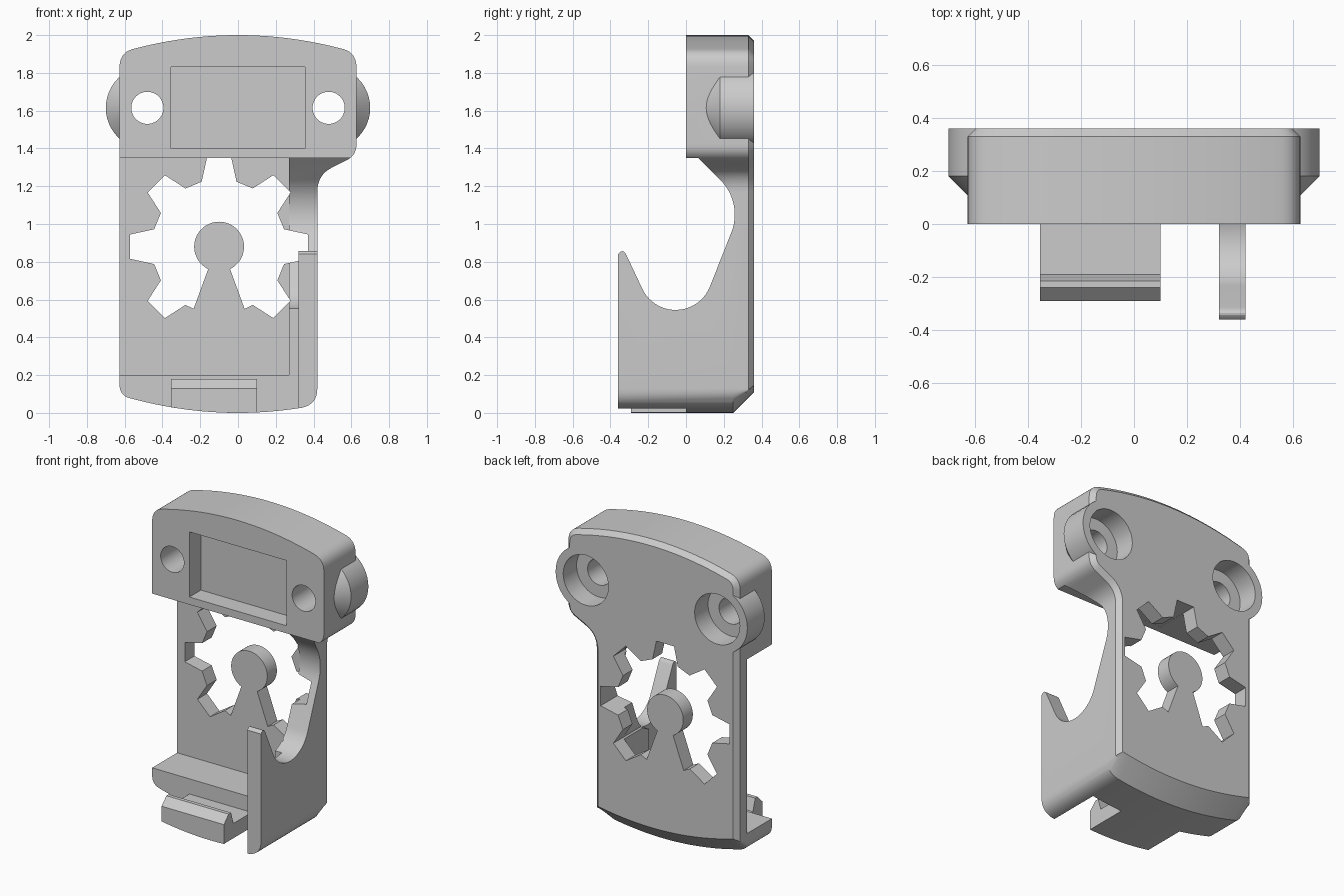
import bpy, bmesh
from math import sin, cos, radians

cube = bpy.data.objects.get("Cube")
if cube:
    bpy.data.objects.remove(cube, do_unlink=True)

grey = bpy.data.materials.new("light grey plastic")
grey.use_nodes = True
colour = (0.6, 0.6, 0.6, 1)
grey.diffuse_color = colour
grey.node_tree.nodes["Principled BSDF"].inputs["Base Color"].default_value = colour


# ---- helpers ----
def loft(name, rings):
    """Closed solid through a list of equal-length point rings."""
    bm = bmesh.new()
    rows = [[bm.verts.new(p) for p in ring] for ring in rings]
    n = len(rows[0])
    for a, b in zip(rows, rows[1:]):
        for i in range(n):
            j = (i + 1) % n
            bm.faces.new((a[i], a[j], b[j], b[i]))
    bm.faces.new(rows[0])
    bm.faces.new(rows[-1])
    bmesh.ops.recalc_face_normals(bm, faces=bm.faces)
    mesh = bpy.data.meshes.new(name)
    bm.to_mesh(mesh)
    bm.free()
    mesh.materials.append(grey)
    obj = bpy.data.objects.new(name, mesh)
    bpy.context.collection.objects.link(obj)
    return obj


def prism_y(name, pts, y0, y1):
    return loft(name, [[(x, y, z) for x, z in pts] for y in (y0, y1)])


def prism_x(name, pts, x0, x1):
    return loft(name, [[(x, y, z) for y, z in pts] for x in (x0, x1)])


def box(name, x0, x1, y0, y1, z0, z1):
    return prism_y(name, [(x0, z0), (x1, z0), (x1, z1), (x0, z1)], y0, y1)


def arc(cx, cz, r, a0, a1, n):
    angles = [radians(a0 + (a1 - a0) * i / n) for i in range(n + 1)]
    return [(cx + r * cos(a), cz + r * sin(a)) for a in angles]


def bend(p, c, q, n=8):
    """Rounded corner from p to q around the control point c."""
    ts = [i / n for i in range(n + 1)]
    return [tuple((1 - t) ** 2 * a + 2 * t * (1 - t) * b + t * t * d
                  for a, b, d in zip(p, c, q)) for t in ts]


def turned(name, cx, cz, profile):
    """Round solid about a front-to-back axis; profile is (y, radius)."""
    return loft(name, [[(x, y, z) for x, z in arc(cx, cz, r, 0, 352.5, 47)]
                       for y, r in profile])


def bow(x):
    return x * x / 4.2


def span(x0, x1, n):
    return [x0 + (x1 - x0) * i / n for i in range(n + 1)]


# ---- body outline, seen from the front ----
side = 0.627
outline = [(x, bow(x)) for x in span(-0.55, 0.33, 16)]
outline += bend((0.34, bow(0.34)), (0.42, 0.045), (0.42, 0.13))
outline += bend((0.42, 1.17), (0.42, 1.262), (0.5, 1.3))
outline += bend((0.57, 1.335), (side, 1.362), (side, 1.42))
outline += bend((side, 1.83), (side, 1.905), (0.56, 2 - bow(0.56)))
outline += [(x, 2 - bow(x)) for x in span(0.53, -0.53, 20)]
outline += bend((-0.56, 2 - bow(0.56)), (-side, 1.905), (-side, 1.83))
outline += bend((-side, 0.15), (-side, 0.09), (-0.57, bow(0.57)))


def inset(pts, d):
    result = []
    for i, (x, z) in enumerate(pts):
        (ax, az), (bx, bz) = pts[i - 1], pts[(i + 1) % len(pts)]
        tx, tz = bx - ax, bz - az
        length = (tx * tx + tz * tz) ** 0.5
        result.append((x - tz / length * d, z + tx / length * d))
    return result


# body with a thin rear chamfer and a larger chamfer along the bottom
rings = []
for y, d in ((-0.36, 0), (0.25, 0), (0.33, 0), (0.36, 0.03)):
    lift = max(0, y - 0.25)
    rings.append([(x, y, max(z, bow(x) + lift) if z < 1 else z)
                  for x, z in inset(outline, d)])
bracket = loft("bracket", rings)

steps = []
# screw ears, tapered at the front
ear_x, ear_z = 0.48, 1.615
for s in (-1, 1):
    ear = turned("ear", s * ear_x, ear_z,
                 [(0.03, 0.07), (0.18, 0.22), (0.36, 0.22)])
    steps.append((ear, 'UNION'))

# open front, and the bay between ledge and head block
steps.append((box("front_cut", -1, 0.32, -1, 0, -1, 3), 'DIFFERENCE'))
steps.append((box("bay_cut", -1, 0.27, -1, 0.26, 0.2, 1.35), 'DIFFERENCE'))

# scalloped side wall, profile seen from the side
scallop = [(-0.5, 2.2), (0, 2.2), (0, 1.35), (0.065, 1.35)]
scallop += arc(0, 1.05, 0.258, 45, -21, 14)
scallop += arc(-0.055, 0.74, 0.195, -21, -156, 20)
scallop += bend((-0.315, 0.835), (-0.335, 0.875), (-0.36, 0.84), 6)
scallop += [(-0.5, 0.84)]
steps.append((prism_x("scallop_cut", scallop, 0.2, 1), 'DIFFERENCE'))

# gear-shaped opening around a hub on a spoke
gx, gz = -0.1, 0.88
gear = arc(gx, gz, 0.356, -67.7, -67.7, 1)[:1]
for k in range(7):
    mid = -45 + 45 * k
    for r, a in ((0.356, -15), (0.475, -7.8), (0.475, 7.8), (0.356, 15)):
        gear += arc(gx, gz, r, mid + a, mid + a, 1)[:1]
gear += arc(gx, gz, 0.356, 247.7, 247.7, 1)[:1]
gear += arc(gx, gz, 0.132, 244, -64, 40)
steps.append((prism_y("gear_cut", gear, 0.05, 1), 'DIFFERENCE'))

# window recess, screw holes and counterbores
steps.append((box("window_cut", -0.355, 0.355, -1, 0.12, 1.4, 1.83), 'DIFFERENCE'))
for s in (-1, 1):
    bore = turned("bore_cut", s * ear_x, ear_z,
                  [(-1, 0.085), (0.22, 0.085), (0.22, 0.165), (1, 0.165)])
    steps.append((bore, 'DIFFERENCE'))

for tool, operation in steps:
    tool.hide_render = True
    mod = bracket.modifiers.new(tool.name, 'BOOLEAN')
    mod.object = tool
    mod.operation = operation
    mod.solver = 'EXACT'

# bake the cuts and drop the helpers
graph = bpy.context.evaluated_depsgraph_get()
baked = bpy.data.meshes.new_from_object(bracket.evaluated_get(graph))
bracket.modifiers.clear()
bracket.data = baked
for tool, _ in steps:
    bpy.data.objects.remove(tool, do_unlink=True)

# snap hook in front of the ledge, its underside following the bowed bottom
hook = [(0, 0), (0, 0.1), (-0.19, 0.1), (-0.215, 0.18),
        (-0.24, 0.18), (-0.29, 0.13), (-0.29, 0)]
clip = loft("clip", [[(x, y, max(z, bow(x))) for y, z in hook]
                     for x in span(-0.355, 0.1, 10)])

bpy.ops.object.select_all(action='DESELECT')
for obj in (bracket, clip):
    obj.select_set(True)
bpy.context.view_layer.objects.active = bracket
bpy.ops.object.shade_smooth_by_angle(angle=radians(25))
